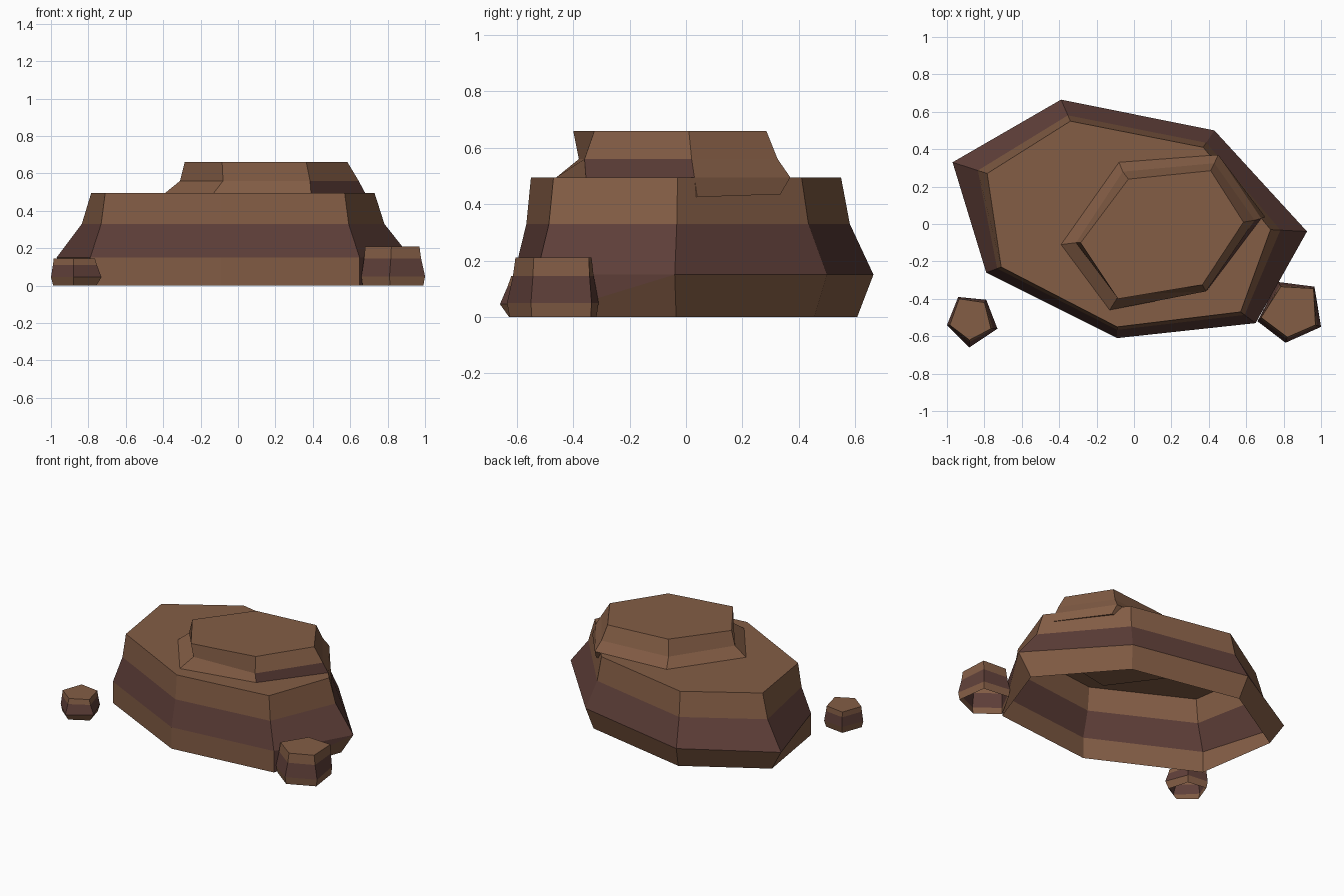
import bpy
import bmesh
from mathutils import Vector

default_cube = bpy.data.objects.get("Cube")
if default_cube:
    bpy.data.objects.remove(default_cube, do_unlink=True)


def make_material(name, colour):
    material = bpy.data.materials.new(name)
    material.use_nodes = True
    material.diffuse_color = (*colour, 1)
    shader = material.node_tree.nodes["Principled BSDF"]
    shader.inputs["Base Color"].default_value = (*colour, 1)
    shader.inputs["Roughness"].default_value = 0.9
    return material


BROWN, PURPLE = 0, 1
materials = [
    make_material("earth brown", (0.23, 0.11, 0.06)),
    make_material("purple brown stratum", (0.115, 0.05, 0.041)),
]


def level_ring(outline, height):
    """Lift a flat outline to the given height."""
    return [(x, y, height) for x, y in outline]


def blend_ring(outer, inner, amount, height):
    """Ring of points part way from the outer to the inner outline."""
    return level_ring([Vector(a).lerp(Vector(b), amount)
                       for a, b in zip(outer, inner)], height)


def build_rock(name, rings, colour_rule, split_side=None, closed=False):
    """Faceted shell through stacked rings, capped above.

    colour_rule(band, side) gives the colour of each side face.
    split_side is a side whose lowest face is cut into two triangles.
    closed adds a face under the lowest ring.
    """
    bm = bmesh.new()
    loops = [[bm.verts.new(point) for point in ring] for ring in rings]
    count = len(loops[0])
    for band, (low, high) in enumerate(zip(loops, loops[1:])):
        for side in range(count):
            following = (side + 1) % count
            a, b = low[side], low[following]
            c, d = high[following], high[side]
            if band == 0 and side == split_side:
                bm.faces.new((a, c, d)).material_index = PURPLE
                bm.faces.new((a, b, c)).material_index = BROWN
            else:
                face = bm.faces.new((a, b, c, d))
                face.material_index = colour_rule(band, side)
    bm.faces.new(loops[-1]).material_index = BROWN
    if closed:
        bm.faces.new(loops[0][::-1]).material_index = BROWN
    bm.normal_update()
    mesh = bpy.data.meshes.new(name)
    bm.to_mesh(mesh)
    bm.free()
    for material in materials:
        mesh.materials.append(material)
    rock = bpy.data.objects.new(name, mesh)
    bpy.context.collection.objects.link(rock)
    return rock


def middle_band_purple(band, side):
    return PURPLE if band == 1 else BROWN


# Large lower slab: tucked foot, sloping stratum, steep shoulder
slab_outer = [(0.925, -0.04), (0.43, 0.50), (-0.39, 0.665), (-0.97, 0.33),
              (-0.79, -0.26), (-0.09, -0.61), (0.65, -0.53)]
slab_inner = [(0.73, -0.03), (0.37, 0.41), (-0.34, 0.55), (-0.785, 0.27),
              (-0.71, -0.23), (-0.09, -0.55), (0.57, -0.47)]
# The foot tucks in at the back and at the left corner only
slab_foot = [Vector(a).lerp(Vector(b), 0.5 if a[1] > -0.1 else 0)
             for a, b in zip(slab_outer, slab_inner)]
build_rock("lower_slab", [
    level_ring(slab_foot, 0),
    blend_ring(slab_outer, slab_inner, 0, 0.15),
    blend_ring(slab_outer, slab_inner, 0.73, 0.33),
    blend_ring(slab_outer, slab_inner, 1, 0.495),
], middle_band_purple, split_side=6)


# Upper slab: rests on the lower one, with one exposed purple facet
def upper_slab_colour(band, side):
    return PURPLE if band == 1 and side == 5 else BROWN


upper_outer = [(0.68, 0.03), (0.45, 0.37), (-0.08, 0.33),
               (-0.39, -0.11), (-0.13, -0.46), (0.39, -0.355)]
upper_waist = [(0.645, 0.02), (0.43, 0.325), (-0.06, 0.28),
               (-0.31, -0.10), (-0.08, -0.38), (0.385, -0.36)]
upper_top = [(0.585, 0.01), (0.41, 0.285), (-0.03, 0.24),
             (-0.285, -0.10), (-0.085, -0.40), (0.365, -0.325)]
# The underside sags over the left back edge of the lower slab
upper_base = level_ring(upper_outer, 0.48)
upper_base[:2] = [(0.70, 0.04, 0.425), (0.465, 0.335, 0.435)]
build_rock("upper_slab", [
    upper_base,
    level_ring(upper_outer, 0.495),
    level_ring(upper_waist, 0.56),
    level_ring(upper_top, 0.66),
], upper_slab_colour, closed=True)

# Small loose stone on the model's right
stone_outer = [(-0.73, -0.56), (-0.79, -0.405), (-0.94, -0.39),
               (-1.0, -0.54), (-0.88, -0.66)]
stone_inner = [(-0.765, -0.56), (-0.80, -0.42), (-0.935, -0.40),
               (-0.985, -0.54), (-0.88, -0.62)]
build_rock("right_stone", [
    blend_ring(stone_outer, stone_inner, 0.8, 0),
    blend_ring(stone_outer, stone_inner, 0, 0.045),
    blend_ring(stone_outer, stone_inner, 0.7, 0.11),
    blend_ring(stone_outer, stone_inner, 1, 0.145),
], middle_band_purple)

# Taller loose stone on the model's left, touching the lower slab
stone_outer = [(1.0, -0.55), (0.965, -0.335), (0.77, -0.31),
               (0.66, -0.52), (0.81, -0.635)]
stone_inner = [(0.97, -0.54), (0.96, -0.345), (0.785, -0.335),
               (0.68, -0.50), (0.82, -0.605)]
build_rock("left_stone", [
    blend_ring(stone_outer, stone_inner, 0.3, 0),
    blend_ring(stone_outer, stone_inner, 0, 0.05),
    blend_ring(stone_outer, stone_inner, 0.7, 0.145),
    blend_ring(stone_outer, stone_inner, 1, 0.21),
], middle_band_purple)
